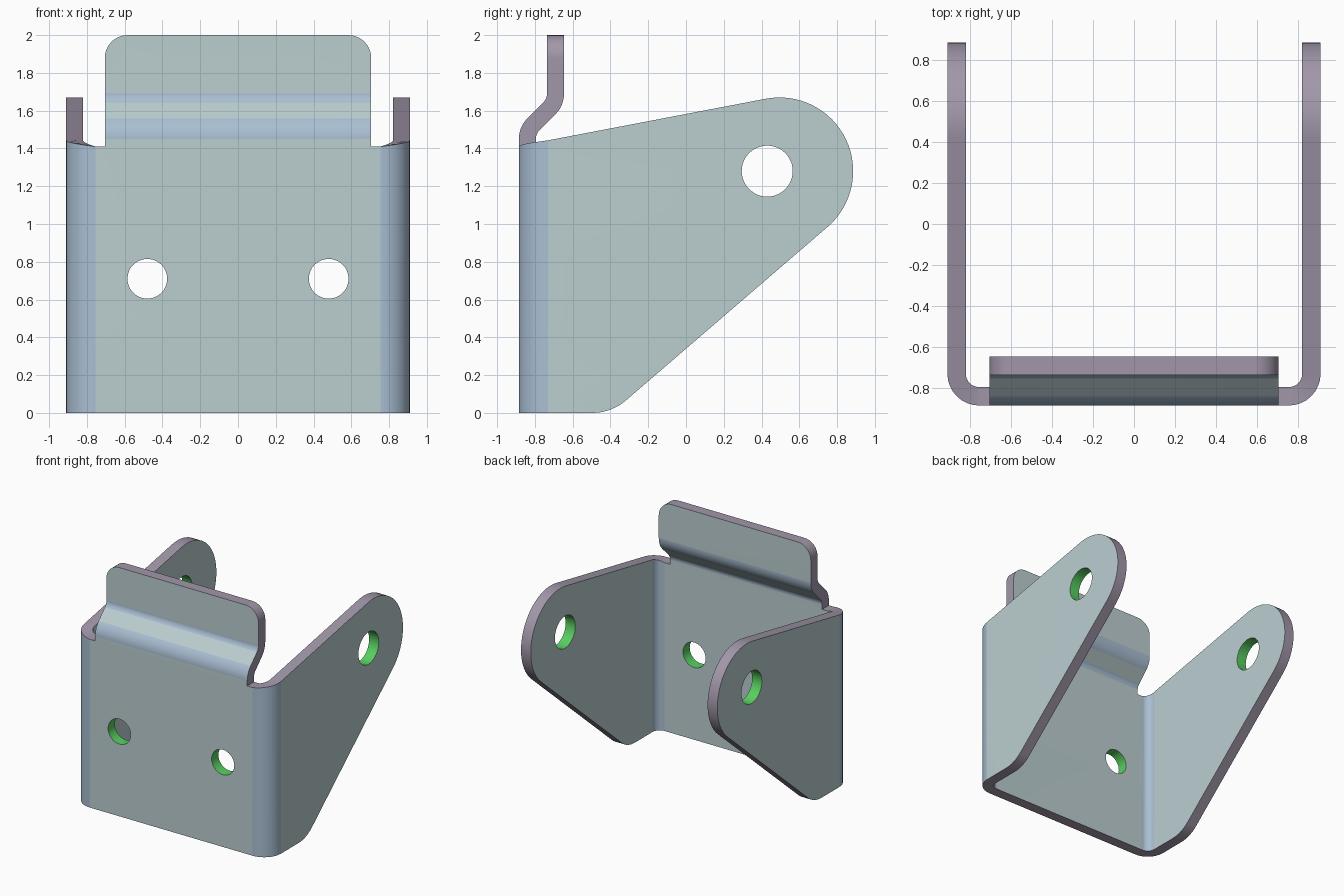
import bpy, bmesh
from math import pi, sin, cos, radians
from mathutils import Vector

if "Cube" in bpy.data.objects:
    bpy.data.objects.remove(bpy.data.objects["Cube"])

T = 0.09                     # sheet thickness
RM = 0.11                    # mid-surface bend radius
X0, B = 0.755, RM * pi / 2   # side bend start and length
V0, JB, JS = 1.45, RM * pi / 4, 0.12   # tab jog start, bend and slope lengths
SIDE = X0 + B + 0.73         # flat-pattern offset of the side walls

# Each fold is a list of (length, turn) along the sheet
WALL_FOLD = [(X0, 0), (B, pi / 2), (10, 0)]
TAB_FOLD = [(V0, 0), (JB, -pi / 4), (JS, 0), (JB, pi / 4), (10, 0)]


def arc(cx, cy, r, a0, a1, n):
    return [(cx + r * cos(radians(a0 + (a1 - a0) * i / n)),
             cy + r * sin(radians(a0 + (a1 - a0) * i / n))) for i in range(n + 1)]


def fold(s, d, segs, p, h):
    """Walk a distance s along the folds, then step d to the left."""
    p = Vector(p)
    for length, turn in segs:
        step = min(s, length)
        a = turn * step / length
        if turn:
            r = length / turn
            p += Vector((r * (sin(h + a) - sin(h)), r * (cos(h) - cos(h + a))))
            h += a
        else:
            p += step * Vector((cos(h), sin(h)))
        s -= step
        if s <= 1e-9:
            break
    return p + d * Vector((-sin(h), cos(h)))


# Flat pattern: right half outline, mirrored
half = arc(SIDE - 0.495, 0.27, 0.27, -90, -49.3, 8)
half += arc(SIDE + 0.495, 1.28, 0.39, -49.3, 101, 32)
half += [(X0, 1.41), (0.705, 1.41)]
half += arc(0.585, 1.932, 0.12, 0, 90, 10)
outline = half + [(-u, v) for u, v in reversed(half)]
holes = [(s * u, v, r) for s in (-1, 1)
         for u, v, r in ((0.48, 0.71, 0.105), (SIDE + 0.43, 1.28, 0.135))]

bm = bmesh.new()
for loop in [outline] + [arc(u, v, r, 0, 360, 48)[:-1] for u, v, r in holes]:
    vs = [bm.verts.new((u, v, -T / 2)) for u, v in loop]
    for a, b in zip(vs, vs[1:] + vs[:1]):
        bm.edges.new((a, b))
bmesh.ops.triangle_fill(bm, edges=bm.edges[:], use_beauty=True, normal=(0, 0, 1))


# Score the pattern along the bend lines
def score(co, no):
    bmesh.ops.bisect_plane(bm, geom=bm.verts[:] + bm.edges[:] + bm.faces[:],
                           dist=1e-5, plane_co=co, plane_no=no)


for i in range(9):
    for s in (-1, 1):
        score((s * (X0 + B * i / 8), 0, 0), (1, 0, 0))
for start in (V0, V0 + JB + JS):
    for i in range(7):
        score((0, start + JB * i / 6, 0), (0, 1, 0))

# Give the sheet its thickness
ext = bmesh.ops.extrude_face_region(bm, geom=bm.faces[:])
for g in ext["geom"]:
    if isinstance(g, bmesh.types.BMVert):
        g.co.z = T / 2
bm.normal_update()

# Colours: flat faces, bends, cut edges, hole walls
for f in bm.faces:
    c = f.calc_center_median()
    u, v = abs(c.x), c.y
    if abs(f.normal.z) > 0.5:
        bend = X0 < u < X0 + B or (u < 0.72 and (
            V0 < v < V0 + JB or V0 + JB + JS < v < V0 + 2 * JB + JS))
        f.material_index = 1 if bend else 0
    else:
        inside = any((c.x - a) ** 2 + (v - b) ** 2 < (r + 0.01) ** 2 for a, b, r in holes)
        f.material_index = 3 if inside else 2

# Fold the sheet into shape
for vert in bm.verts:
    u, v, d = vert.co
    if abs(u) < 0.72:
        y, z = fold(v, -d, TAB_FOLD, (-0.84, 0), pi / 2)
        vert.co = (u, y, z)
    else:
        x, y = fold(abs(u), d, WALL_FOLD, (0, -0.84), 0)
        vert.co = (x if u > 0 else -x, y, v)
bmesh.ops.recalc_face_normals(bm, faces=bm.faces[:])

mesh = bpy.data.meshes.new("folded_bracket")
bm.to_mesh(mesh)
bm.free()
bracket = bpy.data.objects.new("folded_bracket", mesh)
bpy.context.collection.objects.link(bracket)
for name, col in (("flat_sheet", (0.50, 0.62, 0.63, 1)), ("bend", (0.40, 0.52, 0.65, 1)),
                  ("cut_edge", (0.36, 0.31, 0.40, 1)), ("hole_wall", (0.10, 0.62, 0.12, 1))):
    mat = bpy.data.materials.new(name)
    mat.diffuse_color = col
    mat.use_nodes = True
    mat.node_tree.nodes["Principled BSDF"].inputs["Base Color"].default_value = mat.diffuse_color
    mesh.materials.append(mat)

bpy.context.view_layer.objects.active = bracket
bracket.select_set(True)
bpy.ops.object.shade_smooth_by_angle(angle=radians(30))
weighted = bracket.modifiers.new("even_shading", 'WEIGHTED_NORMAL')
weighted.keep_sharp = True
